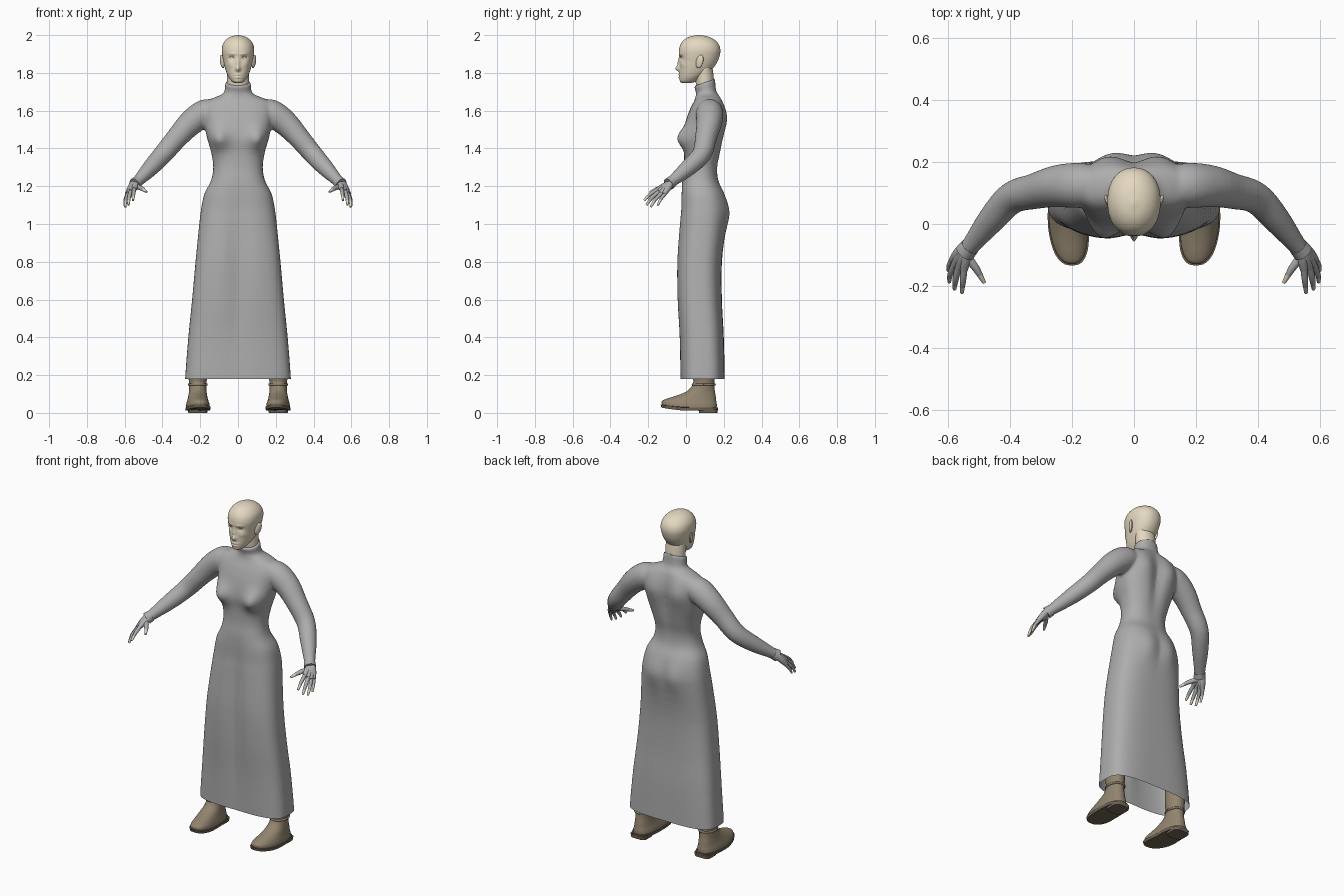
import bpy, bmesh, math
from mathutils import Vector

if "Cube" in bpy.data.objects:
    bpy.data.objects.remove(bpy.data.objects["Cube"])


def material(name, rgb):
    m = bpy.data.materials.new(name)
    m.use_nodes = True
    m.diffuse_color = (*rgb, 1)
    m.node_tree.nodes["Principled BSDF"].inputs["Base Color"].default_value = (*rgb, 1)
    return m


FABRIC = material("grey fabric", (0.42, 0.42, 0.42))
SKIN = material("pale skin", (0.78, 0.69, 0.53))
LEATHER = material("brown leather", (0.29, 0.235, 0.16))
SOLE = material("dark sole", (0.16, 0.13, 0.09))
LASH = material("dark lash", (0.16, 0.13, 0.10))


def spline(rows, steps):
    """Catmull-Rom interpolation through rows of equal length."""
    out = []
    for i in range(len(rows) - 1):
        p, q, r, s = (rows[max(0, min(len(rows) - 1, i + k))] for k in (-1, 0, 1, 2))
        for j in range(steps):
            t = j / steps
            out.append([b + t / 2 * (c - a + t * (2 * a - 5 * b + 4 * c - d + t * (3 * (b - c) + d - a)))
                        for a, b, c, d in zip(p, q, r, s)])
    return out + [list(rows[-1])]


def skin_rings(bm, rings):
    rings = [[bm.verts.new(co) for co in ring] for ring in rings]
    n = len(rings[0])
    for low, high in zip(rings, rings[1:]):
        for i in range(n):
            bm.faces.new((low[i], low[(i + 1) % n], high[(i + 1) % n], high[i]))
    bm.faces.new(rings[0][::-1])
    bm.faces.new(rings[-1])


def loft(bm, rows, steps=4, segs=48, cx=0, deform=None):
    """Stacked sections: height, half width, front y, back y, squareness."""
    rings = []
    for z, w, front, back, power in spline(rows, steps):
        ring = []
        for i in range(segs):
            a = math.tau * i / segs
            c, s = (math.copysign(abs(f) ** (2 / power), f) for f in (math.cos(a), math.sin(a)))
            co = Vector((cx + w * c, (front + back) / 2 + (back - front) / 2 * s, z))
            ring.append(deform(co, s) if deform else co)
        rings.append(ring)
    skin_rings(bm, rings)


def sweep(bm, points, steps=4, segs=16):
    """Round limb through points: x, y, z, radius."""
    path = spline(points, steps)
    rings = []
    for i, p in enumerate(path):
        a, b = path[max(i - 1, 0)], path[min(i + 1, len(path) - 1)]
        t = (Vector(b[:3]) - Vector(a[:3])).normalized()
        u = t.cross(Vector((0, 0, 1)) if abs(t.z) < 0.95 else Vector((0, 1, 0))).normalized()
        v = t.cross(u)
        rings.append([Vector(p[:3]) + p[3] * (math.cos(k) * u + math.sin(k) * v)
                      for k in (math.tau * j / segs for j in range(segs))])
    skin_rings(bm, rings)


def finish(name, bm, *mats, angle=60):
    bmesh.ops.recalc_face_normals(bm, faces=bm.faces)
    mesh = bpy.data.meshes.new(name)
    bm.to_mesh(mesh)
    bm.free()
    for m in mats:
        mesh.materials.append(m)
    ob = bpy.data.objects.new(name, mesh)
    bpy.context.collection.objects.link(ob)
    bpy.ops.object.select_all(action='DESELECT')
    bpy.context.view_layer.objects.active = ob
    ob.select_set(True)
    bpy.ops.object.shade_smooth_by_angle(angle=math.radians(angle))
    return ob


def bump(co, x, z, sx, sz):
    return math.exp(-((abs(co.x) - x) / sx) ** 2 - ((co.z - z) / sz) ** 2)


def mirrored(points, side):
    return [(side * x, y, z, r) for x, y, z, r in points]


# Dress: body and sleeves fused, then cut open at the hem
def shape_body(co, s):
    if s < 0:
        co.y -= 0.055 * -s * bump(co, 0.115, 1.45, 0.055, 0.06)
        co.y += 0.02 * bump(co, 0, 0.75, 0.05, 0.4)
    else:
        co.y += 0.018 * s * bump(co, 0.07, 1.06, 0.06, 0.09)
        co.y -= 0.018 * bump(co, 0, 1.5, 0.035, 0.16)
        co.y += 0.012 * bump(co, 0.09, 1.56, 0.05, 0.08)
    if co.z > 1.69:
        co.z += 0.35 * (co.y - 0.1) * min(1, (co.z - 1.69) / 0.05)
    return co


BODY = [
    (0.10, 0.28, -0.03, 0.205, 3.4), (0.18, 0.28, -0.03, 0.205, 3.4),
    (0.40, 0.263, -0.035, 0.20, 3.2), (0.60, 0.243, -0.047, 0.19, 3),
    (0.80, 0.225, -0.05, 0.19, 2.8), (1.0, 0.205, -0.037, 0.212, 2.6),
    (1.08, 0.195, -0.03, 0.215, 2.5), (1.16, 0.178, -0.028, 0.20, 2.4),
    (1.23, 0.143, -0.024, 0.172, 2.3), (1.30, 0.131, -0.014, 0.168, 2.3),
    (1.38, 0.142, -0.012, 0.185, 2.4), (1.46, 0.165, -0.018, 0.20, 2.5),
    (1.55, 0.18, 0.0, 0.212, 2.6), (1.61, 0.185, 0.022, 0.205, 2.6),
    (1.645, 0.175, 0.04, 0.195, 2.4), (1.668, 0.13, 0.05, 0.186, 2.2),
    (1.685, 0.088, 0.052, 0.175, 2), (1.705, 0.071, 0.052, 0.162, 2),
    (1.75, 0.069, 0.042, 0.155, 2)]
ARM = [
    (0.11, 0.125, 1.595, 0.06), (0.175, 0.125, 1.587, 0.073), (0.25, 0.122, 1.535, 0.068),
    (0.32, 0.106, 1.46, 0.058), (0.395, 0.084, 1.372, 0.052), (0.46, 0.015, 1.3, 0.045),
    (0.52, -0.06, 1.237, 0.032), (0.545, -0.09, 1.213, 0.028)]
bm = bmesh.new()
loft(bm, BODY, segs=64, deform=shape_body)
for side in (1, -1):
    sweep(bm, mirrored(ARM, side), segs=24)
bmesh.ops.recalc_face_normals(bm, faces=bm.faces)
dress = finish("dress", bm, FABRIC)
remesh = dress.modifiers.new("fuse", 'REMESH')
remesh.mode = 'VOXEL'
remesh.voxel_size = 0.008
relax = dress.modifiers.new("relax", 'SMOOTH')
relax.factor, relax.iterations = 0.5, 6
fused = bpy.data.meshes.new_from_object(dress.evaluated_get(bpy.context.evaluated_depsgraph_get()))
bpy.data.objects.remove(dress)
bm = bmesh.new()
bm.from_mesh(fused)
bmesh.ops.bisect_plane(bm, geom=bm.verts[:] + bm.edges[:] + bm.faces[:],
                       plane_co=(0, 0, 0.18), plane_no=(0, 0, 1), clear_inner=True)
for f in bm.faces:
    f.material_index = 0
finish("dress", bm, FABRIC)


# Head with sculpted face
def shape_head(co, s):
    if s < 0:
        k = min(1, -s * 2)
        nose = bump(co, 0, 1.822, 0.012, 0.014) + 0.55 * bump(co, 0, 1.85, 0.009, 0.024)
        co.y -= 0.02 * k * nose
        co.y += 0.011 * k * bump(co, 0.033, 1.88, 0.017, 0.012)
        co.y -= 0.005 * k * bump(co, 0.033, 1.88, 0.011, 0.006)
        co.y -= 0.006 * k * (bump(co, 0, 1.791, 0.02, 0.005) + bump(co, 0, 1.776, 0.017, 0.005))
        co.y -= 0.004 * k * bump(co, 0.045, 1.845, 0.018, 0.015)
        co.y -= 0.004 * k * bump(co, 0.03, 1.9, 0.02, 0.006)
    return co


HEAD = [
    (1.747, 0.02, -0.022, 0.03, 2), (1.755, 0.033, -0.032, 0.055, 2), (1.775, 0.048, -0.034, 0.085, 2.1),
    (1.80, 0.06, -0.034, 0.12, 2.2), (1.83, 0.07, -0.034, 0.148, 2.2), (1.86, 0.077, -0.034, 0.167, 2.2),
    (1.89, 0.083, -0.037, 0.178, 2.2), (1.92, 0.086, -0.037, 0.182, 2.2), (1.95, 0.081, -0.029, 0.174, 2.1),
    (1.975, 0.064, -0.01, 0.152, 2), (1.992, 0.038, 0.02, 0.118, 2), (2.0, 0.006, 0.06, 0.075, 2)]
bm = bmesh.new()
loft(bm, HEAD, steps=7, segs=96, deform=shape_head)
finish("head", bm, SKIN, angle=80)

bm = bmesh.new()
loft(bm, [(1.70, 0.058, 0.06, 0.145, 2), (1.76, 0.058, 0.05, 0.148, 2), (1.83, 0.06, 0.05, 0.14, 2)])
finish("neck", bm, SKIN)

# Boot sections; the toe is lifted slightly
UPPER = [
    (0.022, 0.062, -0.125, 0.162, 2.5), (0.045, 0.061, -0.128, 0.163, 2.4), (0.065, 0.056, -0.10, 0.16, 2.3),
    (0.09, 0.05, -0.045, 0.157, 2.2), (0.12, 0.046, 0.012, 0.152, 2), (0.16, 0.046, 0.038, 0.15, 2),
    (0.20, 0.05, 0.035, 0.153, 2), (0.34, 0.052, 0.035, 0.155, 2)]
WELT = [(0.012, 0.064, -0.13, 0.168, 2.6), (0.028, 0.066, -0.134, 0.17, 2.6)]
HEEL = [(0.0, 0.05, 0.07, 0.166, 4), (0.02, 0.053, 0.065, 0.168, 4)]


def lift_toe(co, s):
    co.z += 0.016 * max(0, min(1, (0.0 - co.y) / 0.13)) ** 1.5
    co.x += math.copysign(0.012, -co.x) * max(0, -co.y) / 0.13
    return co


FINGERS = {
    "index": [(0.549, -0.145, 1.185, 0.011), (0.553, -0.185, 1.16, 0.010), (0.556, -0.222, 1.125, 0.006)],
    "middle": [(0.567, -0.14, 1.173, 0.011), (0.577, -0.18, 1.14, 0.010), (0.58, -0.21, 1.10, 0.006)],
    "ring": [(0.58, -0.13, 1.163, 0.011), (0.594, -0.163, 1.128, 0.009), (0.597, -0.187, 1.09, 0.006)],
    "little": [(0.586, -0.113, 1.158, 0.010), (0.598, -0.135, 1.128, 0.008), (0.601, -0.15, 1.097, 0.005)],
    "thumb": [(0.54, -0.105, 1.2, 0.014), (0.51, -0.145, 1.188, 0.012), (0.484, -0.19, 1.17, 0.006)]}

for side, label in ((1, "left"), (-1, "right")):
    # Boots
    bm = bmesh.new()
    loft(bm, UPPER, cx=side * 0.213, deform=lift_toe)
    sweep(bm, [(side * 0.213 + 0.047 * math.cos(a), 0.094 + 0.058 * math.sin(a), 0.15, 0.006)
               for a in (math.tau * k / 16 for k in range(17))], steps=1, segs=8)
    finish(label + "_boot", bm, LEATHER)
    bm = bmesh.new()
    loft(bm, WELT, cx=side * 0.213, deform=lift_toe)
    loft(bm, HEEL, cx=side * 0.213)
    finish(label + "_boot_sole", bm, SOLE, angle=40)

    # Gloved palm and cuff
    bm = bmesh.new()
    for x0, x1, y1, z1 in ((0.538, 0.55, -0.15, 1.183), (0.545, 0.567, -0.145, 1.172),
                           (0.55, 0.58, -0.135, 1.162), (0.553, 0.587, -0.117, 1.158)):
        mid = ((x0 + x1) / 2, (y1 - 0.08) / 2, (z1 + 1.216) / 2, 0.018)
        sweep(bm, mirrored([(x0, -0.08, 1.216, 0.018), mid, (x1, y1, z1, 0.012)], side))
    sweep(bm, mirrored([(0.53, -0.073, 1.226, 0.031), (0.546, -0.092, 1.211, 0.033)], side), steps=2, segs=24)
    finish(label + "_glove", bm, FABRIC)

    # Fingers: gloved base, bare tip
    for finger, points in FINGERS.items():
        bm = bmesh.new()
        sweep(bm, mirrored(points, side), steps=5, segs=12)
        for f in bm.faces:
            f.material_index = int((f.calc_center_median() - Vector(mirrored(points, side)[2][:3])).length < 0.034)
        finish(f"{label}_{finger}_finger", bm, FABRIC, SKIN)

    # Ear
    bm = bmesh.new()
    bmesh.ops.create_uvsphere(bm, u_segments=20, v_segments=12, radius=1)
    for v in bm.verts:
        x, y, z = v.co
        v.co = (side * (0.084 + 0.009 * x + 0.008 * y + 0.004 * z), 0.072 + 0.02 * y + 0.004 * z,
                1.86 + 0.035 * z + 0.004 * y)
    finish(label + "_ear", bm, SKIN)

    # Eyelid line
    bm = bmesh.new()
    sweep(bm, mirrored([(0.02, -0.027, 1.881, 0.001), (0.033, -0.029, 1.886, 0.0016),
                        (0.047, -0.0205, 1.882, 0.001)], side), segs=8)
    finish(label + "_eyelid", bm, LASH)
